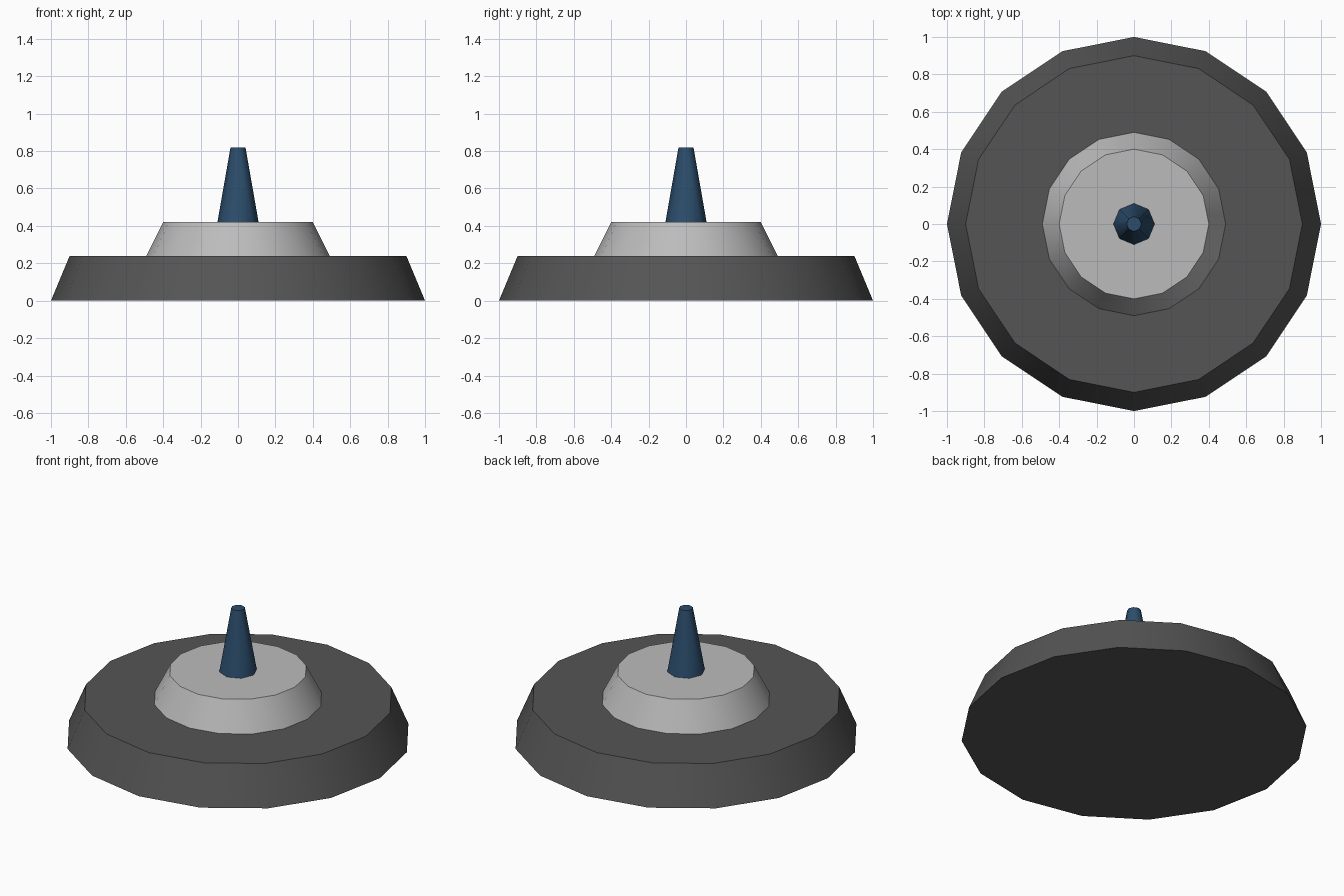
import bpy, math

if "Cube" in bpy.data.objects:
    bpy.data.objects.remove(bpy.data.objects["Cube"])


def frustum(name, sides, r_bottom, r_top, z_bottom, z_top, color):
    """Tapered, capped cylinder with smooth sides and crisp rims."""
    bpy.ops.mesh.primitive_cone_add(
        vertices=sides, radius1=r_bottom, radius2=r_top,
        depth=z_top - z_bottom, location=(0, 0, (z_bottom + z_top) / 2))
    obj = bpy.context.object
    obj.name = name
    mat = bpy.data.materials.new(name + "_material")
    mat.diffuse_color = (*color, 1)
    mat.use_nodes = True
    mat.node_tree.nodes["Principled BSDF"].inputs["Base Color"].default_value = mat.diffuse_color
    obj.data.materials.append(mat)
    bpy.ops.object.shade_smooth_by_angle(angle=math.radians(50))
    return obj


# Wide dark disc
frustum("base", 16, 1.0, 0.9, 0.0, 0.24, (0.09, 0.09, 0.09))
# Pale raised step
frustum("collar", 16, 0.49, 0.40, 0.24, 0.42, (0.50, 0.50, 0.50))
# Blue tapered pin
frustum("spike", 8, 0.11, 0.04, 0.42, 0.82, (0.025, 0.075, 0.15))
